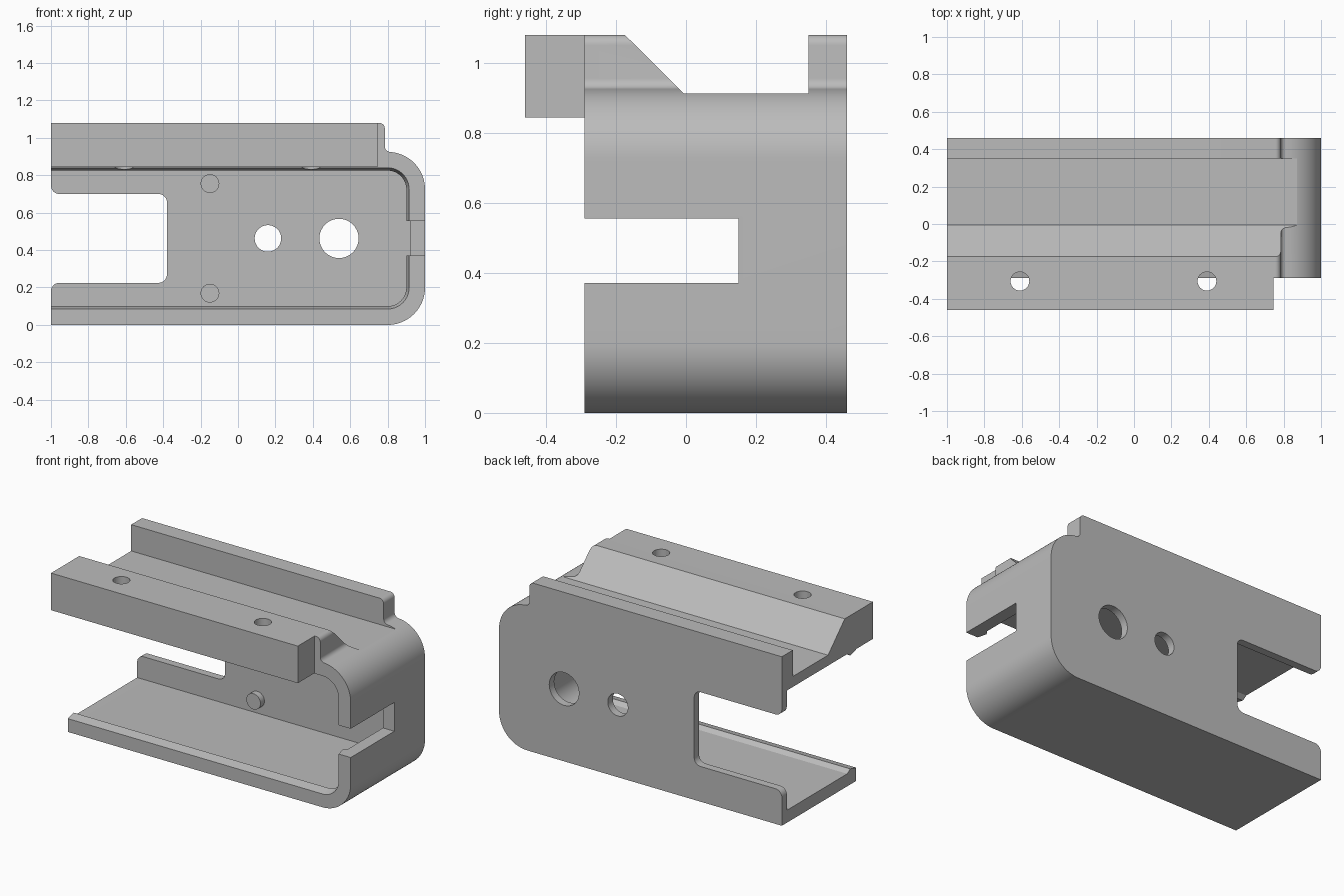
import bpy
import bmesh
from math import sin, cos, radians

if "Cube" in bpy.data.objects:
    bpy.data.objects.remove(bpy.data.objects["Cube"], do_unlink=True)

grey = bpy.data.materials.new("plain grey")
grey.use_nodes = True
GREY = (0.5, 0.5, 0.5, 1)
grey.diffuse_color = GREY
grey.node_tree.nodes["Principled BSDF"].inputs["Base Color"].default_value = GREY

HEIGHT = 0.925   # shell height without the rails
RADIUS = 0.2     # outer corner radius
MID = HEIGHT / 2
FRONT, BACK = -0.29, 0.46


def arc(cx, cz, r, start, end, steps=8):
    angles = [radians(start + (end - start) * i / steps) for i in range(steps + 1)]
    return [(cx + r * cos(a), cz + r * sin(a)) for a in angles]


def loft(name, sections, axis):
    """Solid through (depth, outline) sections stacked along an axis."""
    place = {"x": lambda a, b, d: (d, a, b),
             "y": lambda a, b, d: (a, d, b),
             "z": lambda a, b, d: (a, b, d)}[axis]
    bm = bmesh.new()
    rings = [[bm.verts.new(place(a, b, d)) for a, b in pts] for d, pts in sections]
    for r0, r1 in zip(rings, rings[1:]):
        for i in range(len(r0)):
            j = (i + 1) % len(r0)
            bm.faces.new((r0[i], r0[j], r1[j], r1[i]))
    bm.faces.new(rings[0])
    bm.faces.new(rings[-1])
    bmesh.ops.recalc_face_normals(bm, faces=bm.faces)
    mesh = bpy.data.meshes.new(name)
    bm.to_mesh(mesh)
    bm.free()
    mesh.materials.append(grey)
    obj = bpy.data.objects.new(name, mesh)
    bpy.context.collection.objects.link(obj)
    return obj


def prism(name, pts, d0, d1, axis):
    return loft(name, [(d0, pts), (d1, pts)], axis)


def box(a0, a1, b0, b1):
    return [(a0, b0), (a1, b0), (a1, b1), (a0, b1)]


def circle(a, b, r):
    return arc(a, b, r, 0, 351, 39)


def combine(target, tool, operation):
    mod = target.modifiers.new(tool.name, "BOOLEAN")
    mod.operation = operation
    mod.solver = "EXACT"
    mod.object = tool
    bpy.context.view_layer.objects.active = target
    bpy.ops.object.modifier_apply(modifier=mod.name)
    bpy.data.objects.remove(tool, do_unlink=True)


# Outer shell with the full-depth rail block on top
outline = [(-1, 0)]
outline += arc(1 - RADIUS, RADIUS, RADIUS, -90, 0, 20)
outline += arc(1 - RADIUS, HEIGHT - RADIUS, RADIUS, 0, 84, 20)
outline += arc(0.815, 0.955, 0.03, 270, 180)
outline += arc(0.755, 1.05, 0.03, 0, 90)
outline += [(-1, 1.08)]
housing = prism("housing", outline, FRONT, BACK, "y")


# Cavity, narrowing to a ridge behind the front edge
def inner(t):
    r = RADIUS - t
    return ([(-1.2, t)] + arc(1 - RADIUS, RADIUS, r, -90, 0, 16)
            + arc(1 - RADIUS, HEIGHT - RADIUS, r, 0, 90, 16) + [(-1.2, HEIGHT - t)])


cavity = loft("cavity", [(FRONT - 0.02, inner(0.08)), (-0.23, inner(0.1)),
                         (-0.2, inner(0.08)), (0.41, inner(0.08))], "y")
combine(housing, cavity, "DIFFERENCE")

# Channel between the sloped front rail and the square back rail
channel = [(-0.175, 1.2), (-0.175, 1.08), (-0.006, 0.912), (0.35, 0.912), (0.35, 1.2)]
combine(housing, prism("channel", channel, -1.2, 1.2, "x"), "DIFFERENCE")

# Slot in the right-hand end wall
combine(housing, prism("end_slot", box(-0.5, 0.15, 0.371, 0.555), 0.86, 1.2, "x"),
        "DIFFERENCE")

# Rounded opening in the back wall
low, high, c = 0.225, HEIGHT - 0.225, 0.045
opening = [(-1.2, low - c)]
opening += arc(-1 + c, low - c, c, 180, 90)
opening += arc(-0.38 - c, low + c, c, -90, 0)
opening += arc(-0.38 - c, high - c, c, 0, 90)
opening += arc(-1 + c, high + c, c, 270, 180)
opening += [(-1.2, high + c)]
combine(housing, prism("back_opening", opening, 0.38, 0.6, "y"), "DIFFERENCE")

# Round holes through the back wall
for x, r in ((0.16, 0.071), (0.54, 0.105)):
    combine(housing, prism("wall_hole", circle(x, MID, r), 0.38, 0.6, "y"), "DIFFERENCE")

# Bosses on the inside of the back wall
for side in (-1, 1):
    boss = prism("boss", circle(-0.15, MID + side * 0.293, 0.05), 0.37, 0.43, "y")
    combine(housing, boss, "UNION")

# Front beam with its two vertical holes
combine(housing, prism("front_beam", box(-0.46, FRONT + 0.01, 0.843, 1.08), -1, 0.745, "x"),
        "UNION")
for x in (-0.61, 0.39):
    combine(housing, prism("beam_hole", circle(x, -0.306, 0.05), 0.7, 1.2, "z"),
            "DIFFERENCE")

# Smooth curved faces, sharp edges kept
bpy.ops.object.select_all(action="DESELECT")
housing.select_set(True)
bpy.context.view_layer.objects.active = housing
bpy.ops.object.shade_smooth_by_angle(angle=radians(12))
